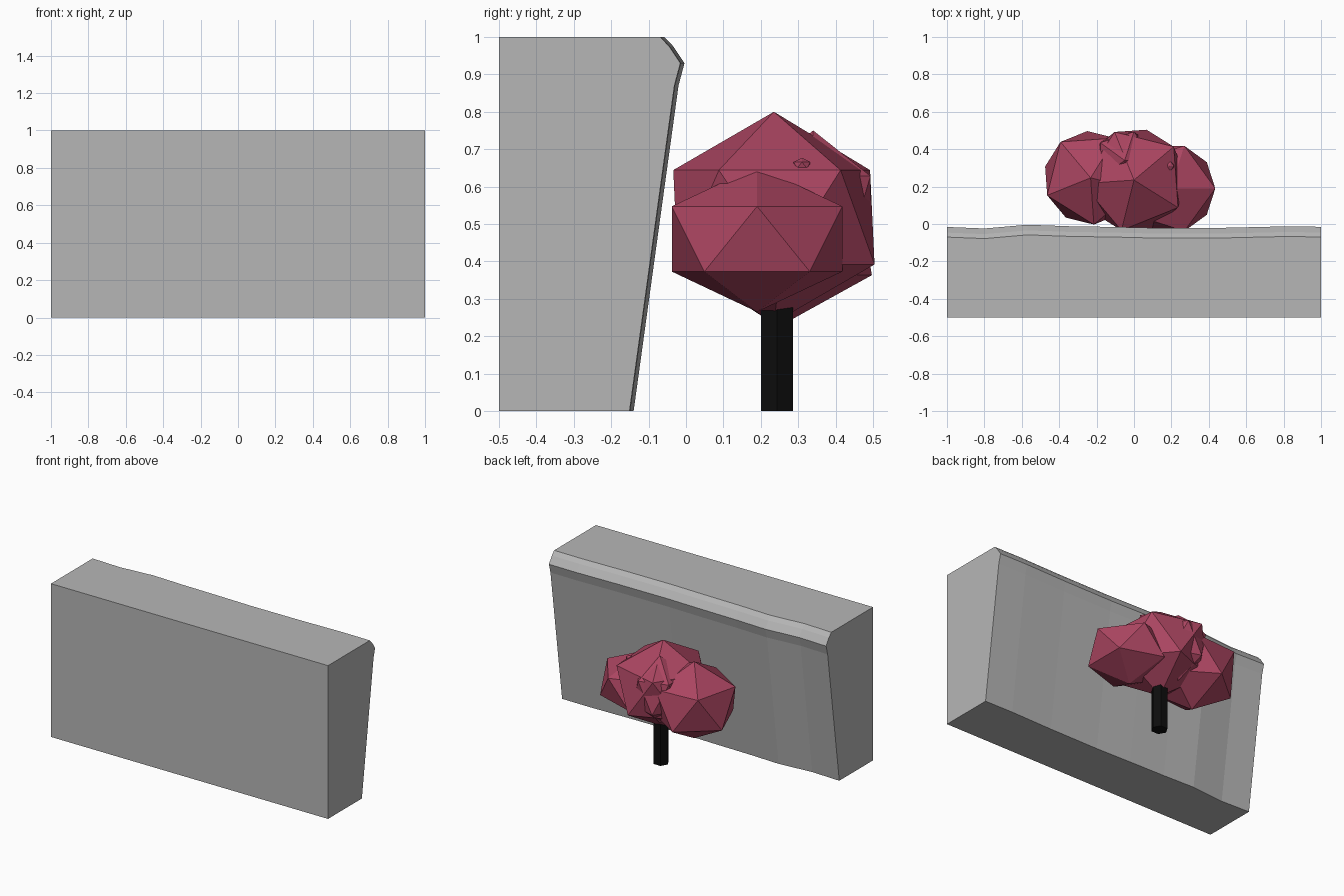
import bpy, bmesh, math
from mathutils import Matrix

cube = bpy.data.objects.get("Cube")
if cube:
    bpy.data.objects.remove(cube, do_unlink=True)


def material(name, rgb):
    m = bpy.data.materials.new(name)
    m.use_nodes = True
    m.diffuse_color = (*rgb, 1)
    m.node_tree.nodes["Principled BSDF"].inputs["Base Color"].default_value = (*rgb, 1)
    return m


STONE = material("stone grey", (0.47, 0.47, 0.47))
LEAF = material("leaf crimson", (0.41, 0.06, 0.12))
BARK = material("bark black", (0.004, 0.004, 0.004))


def finish(name, bm, mat):
    bmesh.ops.recalc_face_normals(bm, faces=bm.faces)
    mesh = bpy.data.meshes.new(name)
    bm.to_mesh(mesh)
    bm.free()
    mesh.materials.append(mat)
    obj = bpy.data.objects.new(name, mesh)
    bpy.context.collection.objects.link(obj)
    return obj


# Cliff block: a side profile swept along x, its back edge shifted at each station
profile = [(-0.14, 0), (-0.02, 0.87), (-0.004, 0.93), (-0.034, 0.975), (-0.058, 1)]
stations = [(-1, -0.012), (-0.8, -0.02), (-0.57, 0), (-0.35, -0.008), (-0.1, -0.012),
            (0.15, -0.018), (0.5, -0.016), (0.8, -0.009), (1, -0.011)]
bm = bmesh.new()
rings = []
for x, shift in stations:
    points = [(-0.5, 0)] + [(y + shift, z) for y, z in profile] + [(-0.5, 1)]
    rings.append([bm.verts.new((x, y, z)) for y, z in points])
n = len(rings[0])
for a, b in zip(rings, rings[1:]):
    for i in range(n):
        j = (i + 1) % n
        bm.faces.new((a[i], a[j], b[j], b[i]))
bm.faces.new(rings[0])
bm.faces.new(rings[-1])
finish("cliff_block", bm, STONE)

# Tree trunk: six-sided post
bm = bmesh.new()
bmesh.ops.create_cone(bm, cap_ends=True, segments=6, radius1=0.049, radius2=0.049, depth=0.32,
                      matrix=Matrix.Translation((0.01, 0.243, 0.16)) @ Matrix.Rotation(math.pi / 6 * 3, 4, "Z"))
finish("trunk", bm, BARK)


# Foliage: overlapping faceted clumps, each with an upright axis
def clump(name, centre, radius, height, turn):
    bm = bmesh.new()
    bmesh.ops.create_icosphere(bm, subdivisions=1, radius=1)
    bm.transform(Matrix.Translation(centre) @ Matrix.Rotation(math.radians(turn), 4, "Z")
                 @ Matrix.Diagonal((radius, radius, height, 1)))
    finish(name, bm, LEAF)


clump("foliage_main", (0, 0.235, 0.518), 0.31, 0.282, 40)
clump("foliage_right", (0.195, 0.19, 0.46), 0.268, 0.195, 0)
clump("foliage_left", (-0.232, 0.247, 0.475), 0.28, 0.25, 58)
clump("foliage_back", (-0.05, 0.34, 0.53), 0.18, 0.22, 0)
clump("foliage_bud", (0.19, 0.31, 0.657), 0.026, 0.02, 0)
